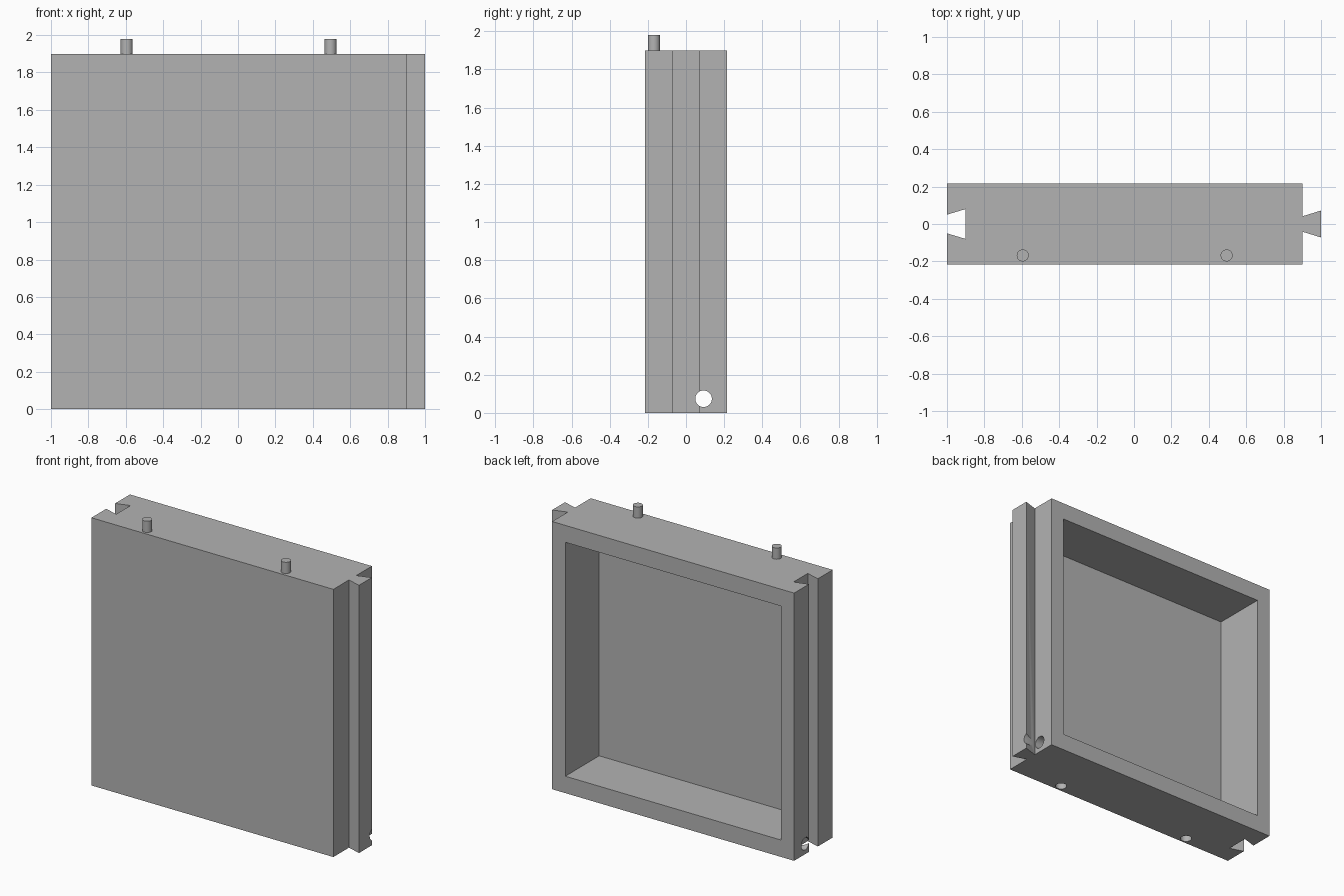
import bpy
import bmesh
from math import pi

cube = bpy.data.objects.get("Cube")
if cube:
    bpy.data.objects.remove(cube, do_unlink=True)

HEIGHT = 1.9
HALF_DEPTH = 0.216
LEFT, RIGHT = 0.9, -1.0
PEG_XS = (-0.595, 0.495)
PEG_Y = -0.168

grey = bpy.data.materials.new("Plain grey")
grey.use_nodes = True
colour = (0.45, 0.45, 0.45, 1)
grey.diffuse_color = colour
grey.node_tree.nodes["Principled BSDF"].inputs["Base Color"].default_value = colour


def extrude_profile(name, points, height):
    """Raise a closed outline in the ground plane into a solid."""
    bm = bmesh.new()
    face = bm.faces.new([bm.verts.new((x, y, 0)) for x, y in points])
    raised = bmesh.ops.extrude_face_region(bm, geom=[face])["geom"]
    tops = [v for v in raised if isinstance(v, bmesh.types.BMVert)]
    bmesh.ops.translate(bm, verts=tops, vec=(0, 0, height))
    bmesh.ops.recalc_face_normals(bm, faces=bm.faces)
    mesh = bpy.data.meshes.new(name)
    bm.to_mesh(mesh)
    bm.free()
    obj = bpy.data.objects.new(name, mesh)
    bpy.context.collection.objects.link(obj)
    mesh.materials.append(grey)
    return obj


def cylinder(name, radius, length, centre, rotation=(0, 0, 0)):
    bpy.ops.mesh.primitive_cylinder_add(vertices=32, radius=radius, depth=length,
                                        location=centre, rotation=rotation)
    obj = bpy.context.object
    obj.name = name
    obj.data.materials.append(grey)
    return obj


def smooth(obj):
    bpy.ops.object.select_all(action="DESELECT")
    obj.select_set(True)
    bpy.context.view_layer.objects.active = obj
    bpy.ops.object.shade_smooth_by_angle(angle=pi / 6)


def cut(obj, cutter):
    """Subtract the cutter and discard it."""
    cutter.hide_render = True
    mod = obj.modifiers.new("cut", "BOOLEAN")
    mod.operation = "DIFFERENCE"
    mod.solver = "EXACT"
    mod.object = cutter
    bpy.ops.object.select_all(action="DESELECT")
    bpy.context.view_layer.objects.active = obj
    obj.select_set(True)
    bpy.ops.object.modifier_apply(modifier=mod.name)
    bpy.data.objects.remove(cutter, do_unlink=True)


# Panel outline with a dovetail tongue on the left and a matching groove on the right
half_outline = [(RIGHT + 0.1, 0.08), (RIGHT, 0.05), (RIGHT, HALF_DEPTH),
                (LEFT, HALF_DEPTH), (LEFT, 0.041), (LEFT + 0.1, 0.072)]
outline = half_outline + [(x, -y) for x, y in reversed(half_outline)]
panel = extrude_profile("panel", outline, HEIGHT)

# Open recess in the back
wall_x, wall_z, front_y = 0.104, 0.12, -0.163
x0, x1 = RIGHT + wall_x, LEFT - wall_x
recess = extrude_profile("recess_cutter", [(x0, front_y), (x1, front_y), (x1, 0.5), (x0, 0.5)],
                         HEIGHT - 2 * wall_z)
recess.location.z = wall_z
bpy.context.view_layer.update()
cut(panel, recess)

# Long bore through the bottom rail
cut(panel, cylinder("bore_cutter", 0.0435, 3, (0, 0.092, 0.074), (0, pi / 2, 0)))

# Sockets underneath and pegs on top
for side, x in zip(("right", "left"), PEG_XS):
    cut(panel, cylinder("socket_cutter", 0.038, 0.2, (x, PEG_Y, 0)))
    peg = cylinder(side + "_peg", 0.032, 0.1, (x, PEG_Y, HEIGHT + 0.03))
    smooth(peg)
smooth(panel)
